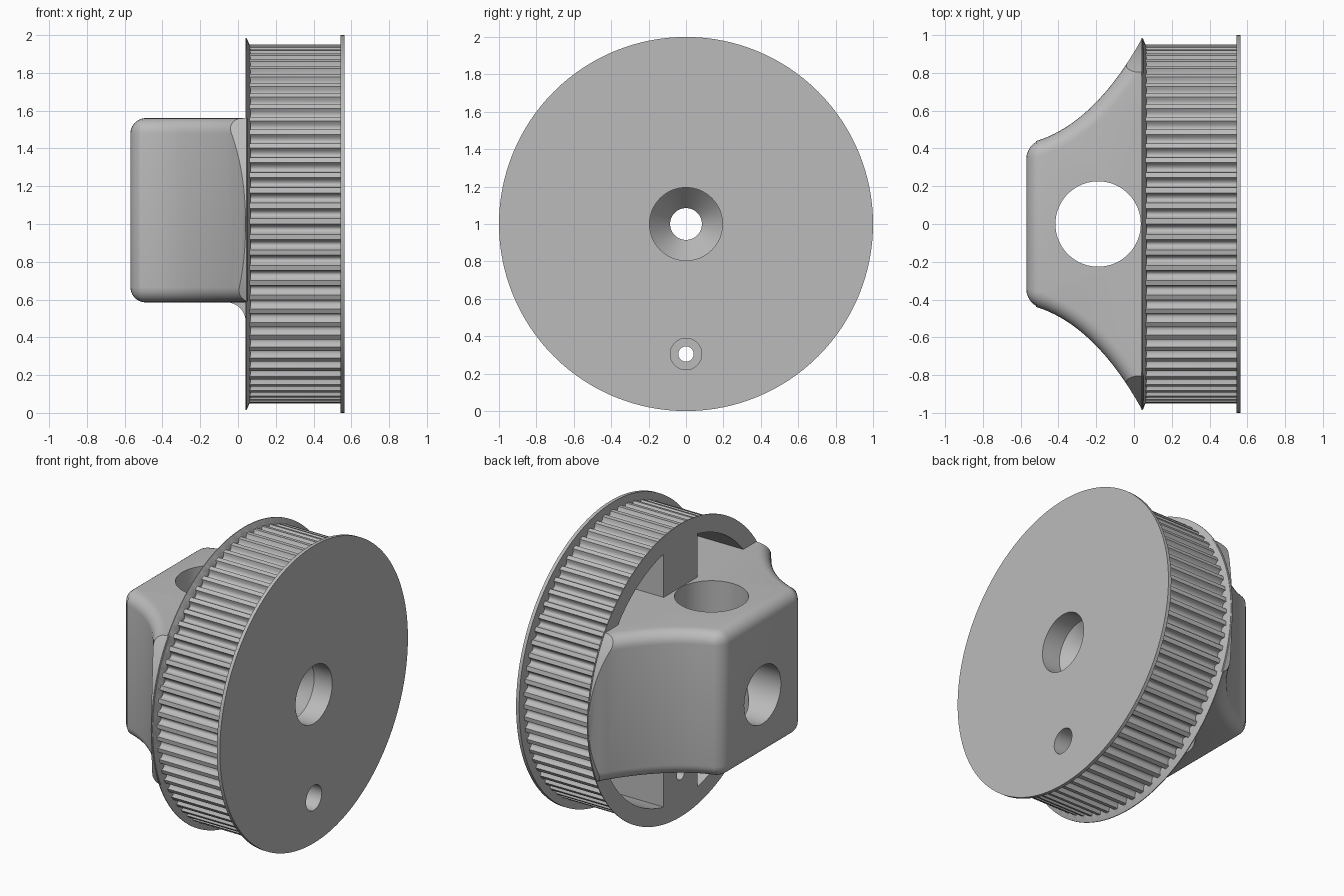
import bpy, bmesh
from math import sin, cos, pi, radians
from mathutils import Vector, Matrix

if "Cube" in bpy.data.objects:
    bpy.data.objects.remove(bpy.data.objects["Cube"], do_unlink=True)

AXIS_Z = 1.0
HUB_LOW, HUB_HIGH = 0.585, 1.56
RIM_FACE = 0.04
TEETH = 72

grey = bpy.data.materials.new("plain_grey")
grey.use_nodes = True
grey.diffuse_color = (0.5, 0.5, 0.5, 1)
grey.node_tree.nodes["Principled BSDF"].inputs["Base Color"].default_value = (0.5, 0.5, 0.5, 1)


def finish(name, bm):
    bmesh.ops.recalc_face_normals(bm, faces=bm.faces)
    mesh = bpy.data.meshes.new(name)
    bm.to_mesh(mesh)
    bm.free()
    mesh.materials.append(grey)
    obj = bpy.data.objects.new(name, mesh)
    bpy.context.collection.objects.link(obj)
    return obj


def prism(name, points, offset):
    """Extrude a closed 3D outline along an offset."""
    bm = bmesh.new()
    face = bm.faces.new([bm.verts.new(p) for p in points])
    ext = bmesh.ops.extrude_face_region(bm, geom=[face], use_keep_orig=True)
    moved = [v for v in ext["geom"] if isinstance(v, bmesh.types.BMVert)]
    bmesh.ops.translate(bm, verts=moved, vec=offset)
    return finish(name, bm)


def lathe(name, profile, z=AXIS_Z, n=128):
    """Solid of revolution about an x axis; profile is (x, radius)."""
    bm = bmesh.new()
    rings = [[bm.verts.new((x, r * cos(2 * pi * i / n), z + r * sin(2 * pi * i / n)))
              for i in range(n)] for x, r in profile]
    for a, b in zip(rings, rings[1:]):
        for i in range(n):
            j = (i + 1) % n
            bm.faces.new((a[i], a[j], b[j], b[i]))
    bm.faces.new(rings[0])
    bm.faces.new(rings[-1])
    return finish(name, bm)


def box(name, low, high):
    low, high = Vector(low), Vector(high)
    bm = bmesh.new()
    bmesh.ops.create_cube(bm, size=1)
    bmesh.ops.transform(bm, verts=bm.verts, matrix=Matrix.Translation((low + high) / 2)
                        @ Matrix.Diagonal((*(high - low), 1)))
    return finish(name, bm)


def combine(target, operation, *others):
    """Apply boolean operations and remove the helper solids."""
    for other in others:
        other.hide_render = True
        mod = target.modifiers.new("cut", "BOOLEAN")
        mod.operation, mod.solver, mod.object = operation, "EXACT", other
        graph = bpy.context.evaluated_depsgraph_get()
        mesh = bpy.data.meshes.new_from_object(target.evaluated_get(graph))
        target.modifiers.clear()
        target.data = mesh
        bpy.data.objects.remove(other, do_unlink=True)


# Toothed drum: rounded grooves around a cylinder
outline = []
pitch = 2 * pi / TEETH
for t in range(TEETH):
    for k in range(9):
        u = k / 8
        depth = 0.034 * sin(pi * u) ** 0.6 if 0 < k < 8 else 0
        ang = (t + 0.66 * u) * pitch
        r = 0.95 - depth
        outline.append((0.05, r * cos(ang), AXIS_Z + r * sin(ang)))
wheel = prism("pulley", outline, (0.5, 0, 0))

# Thin outer flange and tapered inner flange
combine(wheel, "UNION",
        lathe("outer_flange", [(0.542, 1.0), (0.565, 1.0)]),
        lathe("inner_flange", [(RIM_FACE, 0.985), (0.045, 0.985), (0.066, 0.94)]))

# Pockets above and below the hub, split by ribs
pocket = lathe("pocket", [(-0.1, 0.87), (0.45, 0.87)])
combine(pocket, "DIFFERENCE",
        box("hub_slab", (-1, -1.1, HUB_LOW), (1, 1.1, HUB_HIGH)),
        box("ribs", (-1, -0.18, -1), (1, 0.18, 3)))
combine(wheel, "DIFFERENCE", pocket)

# Hub block flaring out to the rim, with rounded edges
p0, p1, p2 = Vector((-0.57, 0.425)), Vector((-0.22, 0.50)), Vector((0.052, 1.0))
side = []
for i in range(15):
    t = i / 14
    side.append(p0 * (1 - t) ** 2 + p1 * 2 * t * (1 - t) + p2 * t * t)
loop = [(p.x, p.y, HUB_LOW) for p in side] + [(p.x, -p.y, HUB_LOW) for p in reversed(side)]
hub = prism("hub", loop, (0, 0, HUB_HIGH - HUB_LOW))
bm = bmesh.new()
bm.from_mesh(hub.data)
edges = []
for e in bm.edges:
    a, b = e.verts
    at_base = min(a.co.x, b.co.x) > p2.x - 0.001
    upright = abs(a.co.z - b.co.z) > 0.1
    if not at_base and (not upright or a.co.x < p0.x + 0.001):
        edges.append(e)
bmesh.ops.bevel(bm, geom=edges, offset=0.08, offset_type="OFFSET", segments=6,
                profile=0.5, affect="EDGES", clamp_overlap=False)
bm.to_mesh(hub.data)
bm.free()
combine(hub, "INTERSECT", lathe("hub_limit", [(-1, 0.98), (0.0505, 0.98)]))
combine(wheel, "UNION", hub)

# Concave fillet between the hub underside and the lower rib
R = 0.1
curve = [(RIM_FACE - R + R * sin(a), -0.18, HUB_LOW - R + R * cos(a))
         for a in (i * pi / 16 for i in range(9))]
fillet = prism("rib_fillet", curve + [(0.06, -0.18, HUB_LOW - R), (0.06, -0.18, HUB_LOW + 0.02),
                                      (RIM_FACE - R, -0.18, HUB_LOW + 0.02)], (0, 0.36, 0))
combine(wheel, "UNION", fillet)

# Upright cross hole, stepped axle bore and small screw hole
circle = [(-0.19 + 0.226 * cos(i * pi / 48), 0.226 * sin(i * pi / 48), 0.45) for i in range(96)]
combine(wheel, "DIFFERENCE",
        prism("cross_hole", circle, (0, 0, 1.3)),
        lathe("axle_bore", [(-0.7, 0.195), (-0.25, 0.195), (-0.25, 0.085), (0.3, 0.085),
                            (0.43, 0.195), (0.7, 0.195)], n=64),
        lathe("screw_hole", [(-0.2, 0.041), (0.42, 0.041), (0.42, 0.084), (0.7, 0.084)],
              z=0.305, n=40))

# Smooth shading with crisp edges
bpy.ops.object.select_all(action="DESELECT")
wheel.select_set(True)
bpy.context.view_layer.objects.active = wheel
bpy.ops.object.shade_smooth_by_angle(angle=radians(30))
